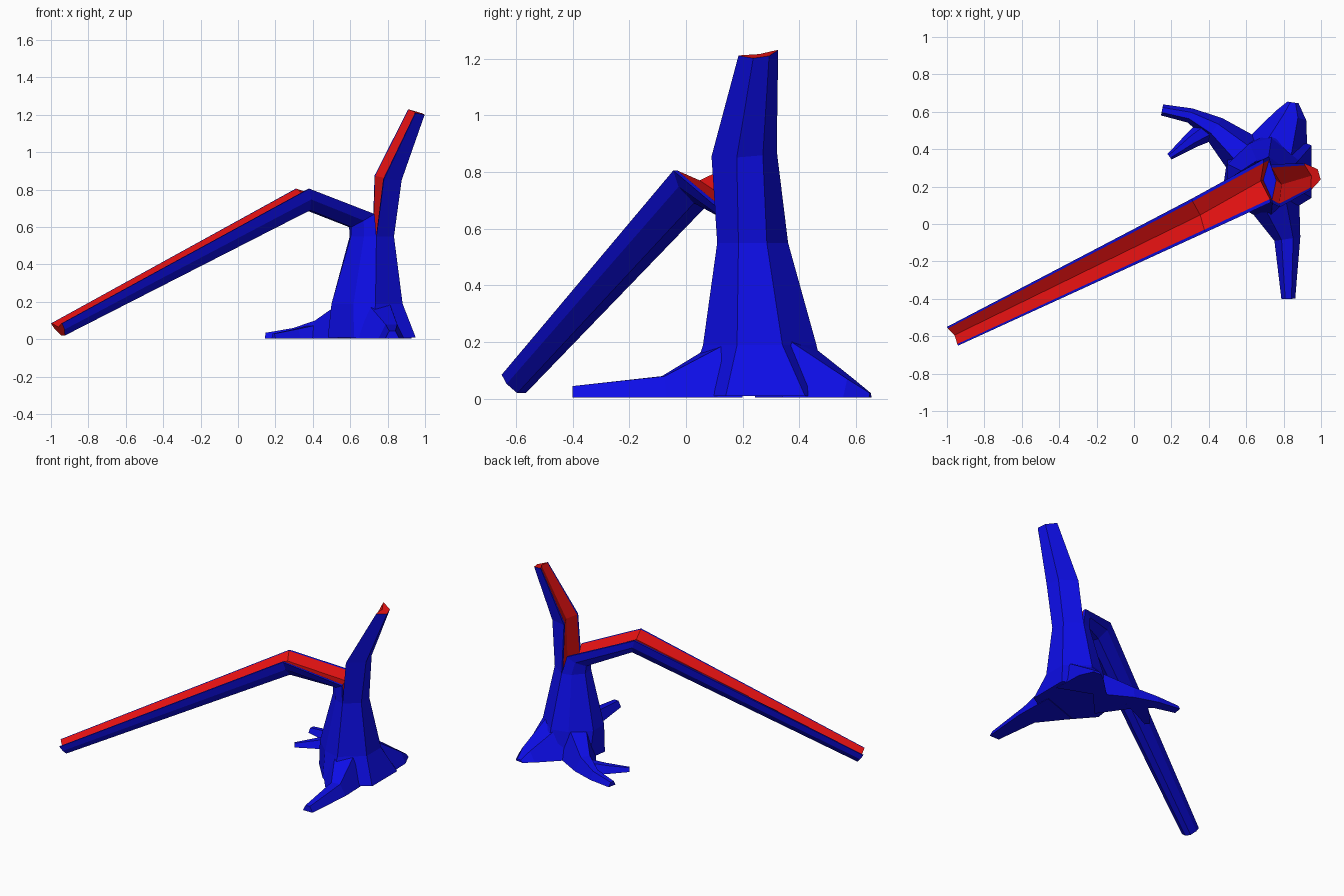
import bpy, bmesh
from mathutils import Vector

cube = bpy.data.objects.get("Cube")
if cube:
    bpy.data.objects.remove(cube)


def material(name, color):
    m = bpy.data.materials.new(name)
    m.use_nodes = True
    m.diffuse_color = color
    m.node_tree.nodes["Principled BSDF"].inputs["Base Color"].default_value = color
    return m


BARK = material("blue bark", (0.004, 0.004, 0.8, 1))
WOOD = material("red split wood", (0.8, 0.006, 0.006, 1))


def loft(name, rings, red_sides=(), red_end=False):
    """Skin equal closed rings, cap both ends; chosen sides become bare wood."""
    bm = bmesh.new()
    loops = [[bm.verts.new(p) for p in ring] for ring in rings]
    n = len(loops[0])
    for a, b in zip(loops, loops[1:]):
        for i in range(n):
            j = (i + 1) % n
            face = bm.faces.new((a[i], a[j], b[j], b[i]))
            face.material_index = int(i in red_sides)
    bm.faces.new(loops[0][::-1])
    bm.faces.new(loops[-1]).material_index = int(red_end)
    bmesh.ops.recalc_face_normals(bm, faces=bm.faces)
    mesh = bpy.data.meshes.new(name)
    bm.to_mesh(mesh)
    bm.free()
    mesh.materials.append(BARK)
    mesh.materials.append(WOOD)
    obj = bpy.data.objects.new(name, mesh)
    bpy.context.collection.objects.link(obj)
    return obj


def section(profile, center, width, depth):
    c, w, d = Vector(center), Vector(width), Vector(depth)
    return [c + w * a + d * b for a, b in profile]


# Half-trunk outlines: (across the split, outward from the split)
RIGHT = [(1, 0), (0.4, 1), (-0.4, 1), (-1, 0)]
LEFT = [(-1, 0), (-0.85, 0.5), (-0.3, 1), (0.3, 1), (0.85, 0.5), (1, 0)]
GROOVE = [(0.84, 0), (0, 0.3), (-0.84, 0)]


def split_half(name, outline, stations):
    """Half a log with thin bark rims and a hollow of bare wood."""
    sign = outline[0][0]
    profile = outline + [(-sign * a, b) for a, b in GROOVE]
    k = len(outline)
    rings = [section(profile, *s) for s in stations]
    return loft(name, rings, red_sides=(k, k + 1), red_end=True)


# Lower trunk, flaring to the ground
def trunk_ring(center, width, right, left):
    return (section(RIGHT, center, width, (right, 0, 0))
            + section(LEFT, center, width, (-left, 0, 0))[1:-1])


foot = [(0.72, 0), (0.95, 0.14), (0.95, 0.42), (0.75, 0.5),
        (0.62, 0.44), (0.5, 0.36), (0.48, 0.22), (0.62, 0.06)]
loft("trunk", [
    [(x, y, 0.01) for x, y in foot],
    trunk_ring((0.735, 0.26, 0.19), (0, -0.2, 0), 0.145, 0.235),
    trunk_ring((0.73, 0.235, 0.55), (0.01, -0.125, 0), 0.1, 0.13),
])

# Half that stays upright
split_half("standing_half", RIGHT, [
    ((0.73, 0.235, 0.55), (0.01, -0.125, 0), (0.1, 0, 0)),
    ((0.755, 0.205, 0.865), (0.025, -0.115, -0.01), (0.11, 0.02, -0.01)),
    ((0.93, 0.255, 1.22), (0.02, -0.07, -0.01), (0.06, 0.01, -0.015)),
])

# Half that has folded down to the ground
split_half("fallen_half", LEFT, [
    ((0.73, 0.235, 0.55), (0.01, -0.125, 0), (-0.13, 0, 0)),
    ((0.71, 0.23, 0.67), (0.02, -0.115, 0), (-0.11, 0, -0.07)),
    ((0.345, 0.045, 0.805), (0.037, -0.09, 0), (0.03, 0.01, -0.115)),
    ((-0.97, -0.6, 0.085), (0.03, -0.05, 0), (0.035, 0.02, -0.065)),
])


# Roots: stations of x, y, ridge height, half width
def root(name, stations):
    rings = []
    for i, (x, y, h, w) in enumerate(stations):
        a = stations[max(i - 1, 0)]
        b = stations[min(i + 1, len(stations) - 1)]
        side = Vector((a[1] - b[1], b[0] - a[0], 0)).normalized() * w
        ground, top = Vector((x, y, 0.005)), Vector((x, y, h))
        rings.append([ground - side, ground + side,
                      top + side * 0.45, top - side * 0.45])
    loft(name, rings)


root("front_root", [(0.74, 0.15, 0.21, 0.15), (0.82, -0.08, 0.08, 0.07),
                    (0.825, -0.4, 0.045, 0.037)])
root("back_root", [(0.77, 0.4, 0.2, 0.17), (0.84, 0.58, 0.07, 0.085),
                   (0.85, 0.65, 0.02, 0.03)])
root("left_root", [(0.62, 0.34, 0.22, 0.13), (0.43, 0.51, 0.1, 0.07),
                   (0.3, 0.58, 0.06, 0.04), (0.15, 0.61, 0.035, 0.03)])
root("left_root_fork", [(0.42, 0.52, 0.08, 0.07), (0.31, 0.45, 0.055, 0.045),
                        (0.19, 0.36, 0.03, 0.018)])
